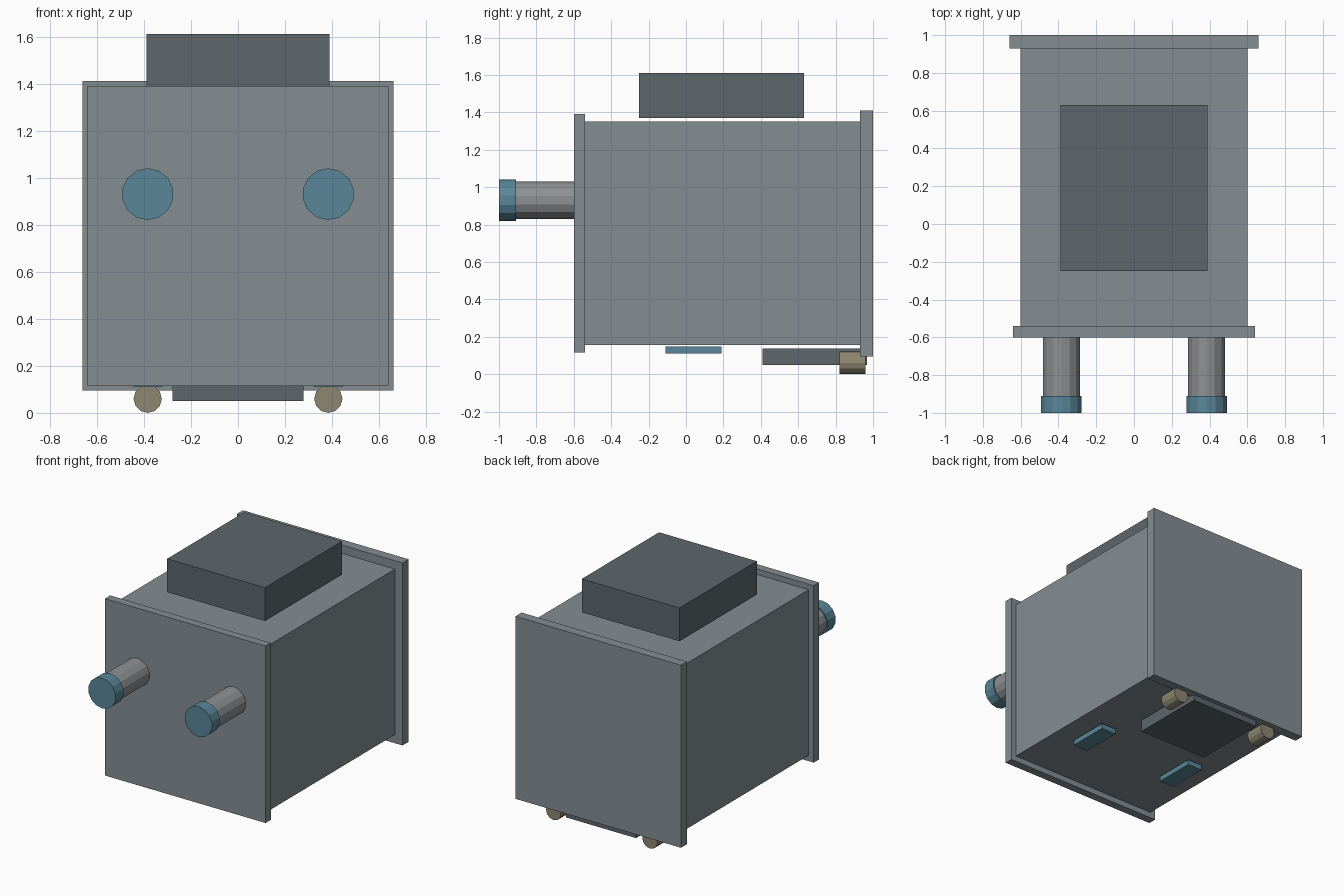
import bpy
import math

cube = bpy.data.objects.get("Cube")
if cube:
    bpy.data.objects.remove(cube, do_unlink=True)


def material(name, r, g, b):
    m = bpy.data.materials.new(name)
    m.use_nodes = True
    m.diffuse_color = (r, g, b, 1)
    m.node_tree.nodes["Principled BSDF"].inputs["Base Color"].default_value = (r, g, b, 1)
    return m


casing = material("blue grey casing", 0.23, 0.27, 0.29)
dark = material("dark slate", 0.11, 0.135, 0.15)
steel = material("steel grey", 0.27, 0.28, 0.29)
blue = material("steel blue", 0.10, 0.24, 0.32)
tan = material("tan", 0.27, 0.24, 0.165)


def box(name, mat, x, y, z):
    """Box spanning the (min, max) ranges."""
    spans = (x, y, z)
    bpy.ops.mesh.primitive_cube_add(size=1, location=[sum(s) / 2 for s in spans])
    ob = bpy.context.object
    ob.name = name
    ob.scale = [s[1] - s[0] for s in spans]
    bpy.ops.object.transform_apply(location=False, rotation=False, scale=True)
    ob.data.materials.append(mat)


def rod(name, mat, x, z, radius, y, sides=12):
    """Faceted cylinder lying along y."""
    bpy.ops.mesh.primitive_cylinder_add(
        vertices=sides, radius=radius, depth=y[1] - y[0],
        location=(x, sum(y) / 2, z), rotation=(math.pi / 2, 0, 0))
    ob = bpy.context.object
    ob.name = name
    ob.data.materials.append(mat)


# Main casing with its end panels
box("body", casing, (-0.6, 0.6), (-0.54, 0.93), (0.157, 1.35))
box("front_panel", casing, (-0.64, 0.64), (-0.6, -0.54), (0.115, 1.39))
box("back_panel", casing, (-0.66, 0.66), (0.93, 1.0), (0.095, 1.41))

# Top housing and underside tray
box("top_housing", dark, (-0.39, 0.39), (-0.25, 0.63), (1.37, 1.61))
box("bottom_tray", dark, (-0.278, 0.278), (0.41, 0.967), (0.05, 0.138))

# Paired pipes, caps, pads and feet
for side, s in (("left", 1), ("right", -1)):
    x = 0.384 * s
    rod(side + "_pipe", steel, x, 0.93, 0.1, (-0.92, -0.59), 14)
    rod(side + "_pipe_cap", blue, x, 0.93, 0.11, (-1.0, -0.91), 14)
    box(side + "_pad", blue, (x - 0.06, x + 0.06), (-0.11, 0.19), (0.11, 0.148))
    rod(side + "_foot", tan, x, 0.06, 0.06, (0.82, 0.96))
